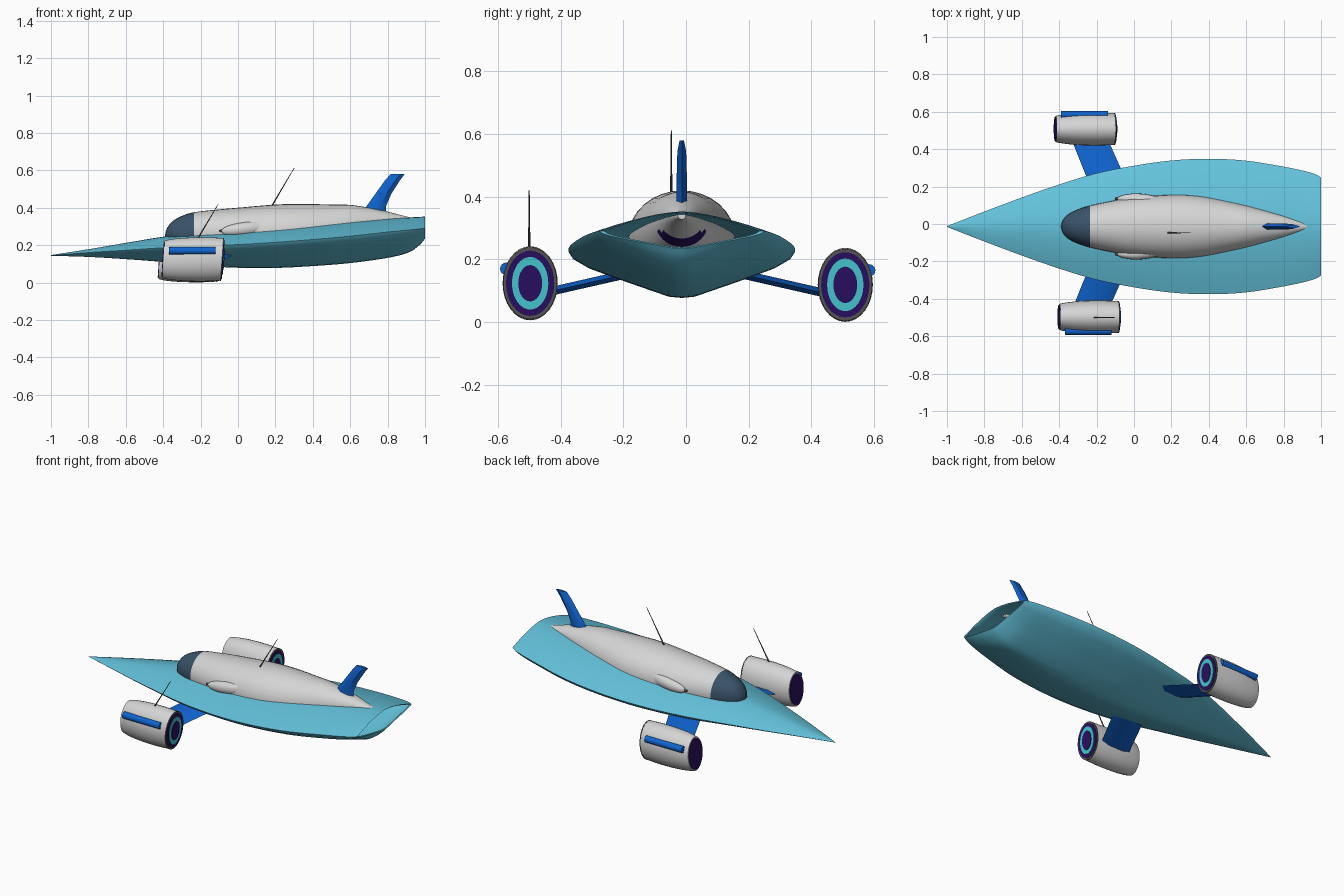
import bpy, bmesh, math
from mathutils import Vector, Matrix

if "Cube" in bpy.data.objects:
    bpy.data.objects.remove(bpy.data.objects["Cube"])


def material(name, rgb):
    m = bpy.data.materials.new(name)
    m.diffuse_color = (*rgb, 1)
    m.use_nodes = True
    m.node_tree.nodes["Principled BSDF"].inputs["Base Color"].default_value = m.diffuse_color
    return m


TEAL = material("hull teal", (0.125, 0.54, 0.71))
GREY = material("light grey", (0.66, 0.67, 0.66))
NAVY = material("canopy navy", (0.04, 0.085, 0.14))
BLUE = material("wing blue", (0.005, 0.125, 0.62))
PURPLE = material("dark purple", (0.022, 0.005, 0.12))
CYAN = material("ring cyan", (0.06, 0.58, 0.64))
DARK = material("dark grey", (0.09, 0.09, 0.09))
CY = -0.0135  # centre line of the hull


def build(name, bm, mats, rule=None, angle=35):
    bmesh.ops.remove_doubles(bm, verts=bm.verts, dist=1e-5)
    bmesh.ops.recalc_face_normals(bm, faces=bm.faces)
    if rule:
        for f in bm.faces:
            f.material_index = rule(f.calc_center_median())
    me = bpy.data.meshes.new(name)
    bm.to_mesh(me)
    bm.free()
    for m in mats:
        me.materials.append(m)
    ob = bpy.data.objects.new(name, me)
    bpy.context.collection.objects.link(ob)
    bpy.ops.object.select_all(action='DESELECT')
    ob.select_set(True)
    bpy.context.view_layer.objects.active = ob
    bpy.ops.object.shade_smooth_by_angle(angle=math.radians(angle))
    return ob


def loft(name, rings, mats, rule=None, angle=35):
    bm = bmesh.new()
    vr = [[bm.verts.new(p) for p in r] for r in rings]
    n = len(rings[0])
    for a, b in zip(vr, vr[1:]):
        for i in range(n):
            j = (i + 1) % n
            bm.faces.new((a[i], a[j], b[j], b[i]))
    bm.faces.new(vr[0][::-1])
    bm.faces.new(vr[-1])
    return build(name, bm, mats, rule, angle)


def spline(st, steps=4):
    # Catmull-Rom through the stations
    out = []
    for i in range(len(st) - 1):
        p0, p1, p2, p3 = (Vector(st[k]) for k in
                          (max(i - 1, 0), i, i + 1, min(i + 2, len(st) - 1)))
        for s in range(steps):
            t = s / steps
            out.append(0.5 * (2 * p1 + (p2 - p0) * t + (2 * p0 - 5 * p1 + 4 * p2 - p3) * t * t
                              + (3 * p1 - p0 - 3 * p2 + p3) * t ** 3))
    return out + [Vector(st[-1])]


def ellipse(x, y, z, ry, rz, n=32, shear=0.0):
    return [(x + shear * rz * math.sin(a), y + ry * math.cos(a), z + rz * math.sin(a))
            for a in (2 * math.pi * i / n for i in range(n))]


def rod(name, a, b, r0, r1, mat, n=12):
    a, b = Vector(a), Vector(b)
    d = b - a
    bm = bmesh.new()
    bmesh.ops.create_cone(bm, cap_ends=True, segments=n, radius1=r0, radius2=r1, depth=d.length,
                          matrix=Matrix.Translation((a + b) / 2)
                          @ d.to_track_quat('Z', 'Y').to_matrix().to_4x4())
    return build(name, bm, [mat])


# Hull: stations are x, half width, edge z, deck z, keel z
hull = [(-1, .002, .145, .147, .143), (-.8, .08, .16, .178, .137), (-.6, .155, .173, .212, .125),
        (-.4, .225, .186, .245, .11), (-.2, .285, .195, .27, .09), (0, .325, .203, .288, .079),
        (.2, .353, .215, .305, .078), (.4, .362, .23, .32, .088), (.6, .352, .248, .333, .104),
        (.8, .32, .27, .343, .132), (.91, .297, .281, .348, .16), (.97, .279, .287, .351, .2),
        (1, .262, .29, .353, .235)]
LOWER = [(.97, .12), (.85, .3), (.62, .52), (.4, .72), (.12, .97)]


def hull_ring(s, k=1.0, x=None):
    _, w, ze, zt, zb = s
    right = [(t * w, zt - (zt - ze) * t ** 1.6) for t in (.15, .3, .45, .6, .75, .9, 1)]
    right += [(f * w, ze - (ze - zb) * d) for f, d in LOWER]
    pts = [(0, zt)] + right + [(0, zb)] + [(-y, z) for y, z in reversed(right)]
    zm = (zt + zb) / 2
    return [(s[0] if x is None else x, CY + y * k, zm + (z - zm) * k) for y, z in pts]


rings = [hull_ring(s) for s in spline(hull)]
rings += [hull_ring(hull[-1], .94, .995)]                      # stern lip
rings += [hull_ring(s, .94) for s in reversed(hull[6:12])]     # open hollow stern
loft("hull", rings, [TEAL], angle=40)

# Fuselage with canopy nose: stations are x, half width, centre z, half height
body = [(-.39, .004, .25, .004), (-.38, .035, .255, .035), (-.35, .066, .26, .068),
        (-.3, .091, .262, .094), (-.235, .112, .265, .111), (-.1, .14, .268, .123),
        (0, .155, .268, .132), (.2, .17, .27, .147), (.35, .163, .275, .145),
        (.5, .135, .29, .127), (.6, .112, .305, .11), (.7, .085, .32, .08),
        (.8, .055, .335, .044), (.88, .028, .338, .02), (.925, .012, .338, .01)]


def body_colour(c):
    if c.x < -.235:
        return 1
    return 2 if .7 < c.x < .75 and c.z < .29 else 0


loft("fuselage", [ellipse(x, CY, z, max(w, .003), max(h, .003))
                  for x, w, z, h in spline(body)], [GREY, NAVY, PURPLE], body_colour)

# Side pods with a small muzzle
for side, label in ((1, "left"), (-1, "right")):
    y = CY + side * .148
    pod = [(-.085, .008, 0, .01), (-.06, .02, 0, .024), (0, .029, 0, .034), (.07, .031, 0, .036),
           (.13, .022, 0, .03), (.2, .008, 0, .015)]
    loft(label + "_pod", [ellipse(x, y - side * max(x, 0) * .1, .283 + .1 * x, w, h, 16)
                          for x, w, _, h in spline(pod, 3)], [GREY])
    rod(label + "_muzzle", (-.1, y, .275), (-.06, y, .278), .006, .008, DARK)

# Tail fin with lens section: leading x, trailing x, z, half thickness
fin = [(.665, .795, .36, .017), (.685, .79, .405, .017), (.735, .82, .475, .016),
       (.785, .865, .545, .014), (.815, .89, .579, .007)]
loft("tail_fin", [[(a, CY, z), (a + .3 * (b - a), CY + t, z), (a + .7 * (b - a), CY + t, z),
                   (b, CY, z), (a + .7 * (b - a), CY - t, z), (a + .3 * (b - a), CY - t, z)]
                  for a, b, z, t in fin], [BLUE], angle=30)

# Wings and engine nacelles; offsets are y, z, x shift
SHEAR = .07
for side, label, ny, nz, dx in ((1, "left", .508, .119, -.017), (-1, "right", -.497, .124, .003)):
    wing = []
    for y, z, a, b in ((.1, .172, -.19, .02), (.46, .09, -.335, -.14)):
        yy = CY / 2 + side * y
        wing.append([(a, yy, z), (a + .05, yy, z + .014), (b - .05, yy, z + .014),
                     (b, yy, z), (b - .05, yy, z - .014), (a + .05, yy, z - .014)])
    loft(label + "_wing", wing, [BLUE], angle=20)

    def slice_at(x, ry, rz):
        return ellipse(x + dx, ny, nz, ry, rz, 32, SHEAR)

    shell = [(-.402, .07, .1), (-.36, .078, .109), (-.28, .086, .116),
             (-.18, .088, .118), (-.09, .085, .114)]
    loft(label + "_nacelle", [slice_at(*s) for s in spline(shell)], [GREY])

    # intake and exhaust discs
    for part, x, ry, rz, mat in (("intake", -.406, .064, .093, PURPLE),
                                 ("exhaust_rim", -.091, .086, .115, DARK),
                                 ("exhaust_outer", -.088, .077, .104, PURPLE),
                                 ("exhaust_ring", -.085, .058, .084, CYAN),
                                 ("exhaust_core", -.082, .038, .058, PURPLE)):
        loft(label + "_" + part, [slice_at(x, ry, rz), slice_at(x + .006, ry, rz)], [mat])

    # blue side bar
    y = ny + side * .076
    rod(label + "_side_bar", (-.373 + dx, y, nz + .046), (-.123 + dx, y, nz + .046),
        .02, .02, BLUE, 16)

# Antennas
rod("main_antenna", (.175, -.047, .4), (.3, -.047, .612), .004, .0015, DARK, 8)
rod("nacelle_antenna", (-.215, -.5, .235), (-.105, -.5, .42), .004, .0015, DARK, 8)
